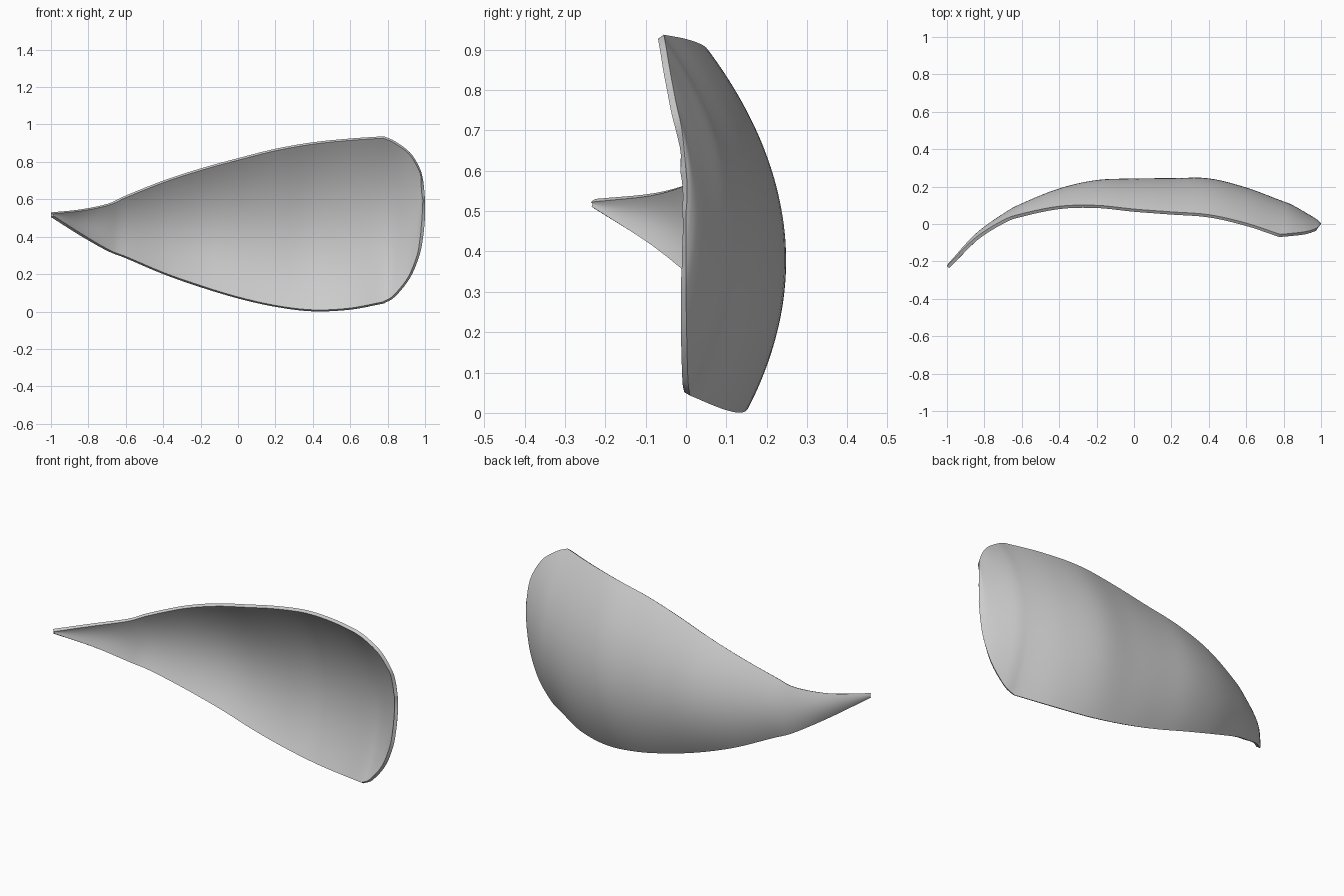
import bpy, bmesh, math
from mathutils import Vector

cube = bpy.data.objects.get("Cube")
if cube:
    bpy.data.objects.remove(cube, do_unlink=True)

THICKNESS = 0.018
ACROSS = 40      # divisions across the shell, from lower to upper edge
STEPS = 5        # divisions between neighbouring stations

# Stations: x, lower edge z, upper edge z, lower edge y, upper edge y, crest y
body_stations = [
    (-1, .505, .53, -.225, -.225, -.22),
    (-.85, .41, .545, -.075, -.075, -.055),
    (-.7, .325, .575, .035, .02, .055),
    (-.6, .285, .62, .08, .055, .11),
    (-.4, .2, .7, .14, .095, .19),
    (-.2, .13, .765, .165, .1, .235),
    (0, .07, .82, .165, .08, .243),
    (.2, .025, .87, .16, .065, .245),
    (.4, .001, .905, .14, .05, .244),
    (.6, .01, .925, .09, .005, .195),
    (.78, .043, .937, .01, -.055, .128),
]
end_stations = [
    body_stations[-1],
    (.84, .08, .91, .005, -.05, .105),
    (.92, .18, .85, .002, -.04, .06),
    (.97, .3, .77, 0, -.025, .03),
    (.99, .4, .7, 0, -.01, .015),
    (1, .5, .6, 0, 0, .003),
]


def smooth_stations(points):
    """Pass a smooth curve through all station values."""
    pts = [Vector(p) for p in points]
    pts = [pts[0] * 2 - pts[1]] + pts + [pts[-1] * 2 - pts[-2]]
    out = []
    for a, b, c, d in zip(pts, pts[1:], pts[2:], pts[3:]):
        for k in range(STEPS):
            t = k / STEPS
            out.append((b * 2 + (c - a) * t
                        + (a * 2 - b * 5 + c * 4 - d) * t ** 2
                        + (b * 3 - a - c * 3 + d) * t ** 3) / 2)
    out.append(pts[-2])
    return out


def bowed_section(station):
    """Parabolic arc from the lower edge over the crest to the upper edge."""
    x, z_low, z_high, y_low, y_high, crest = station
    low = math.sqrt(max(crest - y_low, 1e-5))
    high = math.sqrt(max(crest - y_high, 1e-5))
    for j in range(ACROSS + 1):
        t = j / ACROSS
        rise = t * (low + high) - low
        yield Vector((x, crest - rise * rise, z_low + (z_high - z_low) * t))


# Curved outer surface
bm = bmesh.new()
stations = smooth_stations(body_stations) + smooth_stations(end_stations)[1:]
rows = [[bm.verts.new(co) for co in bowed_section(s)] for s in stations]
for r, s in zip(rows, rows[1:]):
    for j in range(ACROSS):
        bm.faces.new((r[j], r[j + 1], s[j + 1], s[j]))
mesh = bpy.data.meshes.new("curved_shell")
bm.to_mesh(mesh)
bm.free()
shell = bpy.data.objects.new("curved_shell", mesh)
bpy.context.collection.objects.link(shell)

# Plain grey material
grey = bpy.data.materials.new("plain_grey")
grey.use_nodes = True
colour = (0.6, 0.6, 0.6, 1)
grey.diffuse_color = colour
for node in grey.node_tree.nodes:
    if node.type == 'BSDF_PRINCIPLED':
        node.inputs["Base Color"].default_value = colour
mesh.materials.append(grey)

# Wall thickness towards the hollow side, with a crisp rim
solid = shell.modifiers.new("wall", 'SOLIDIFY')
solid.thickness = THICKNESS
solid.offset = -1
solid.use_even_offset = True
bpy.ops.object.select_all(action='DESELECT')
shell.select_set(True)
bpy.context.view_layer.objects.active = shell
bpy.ops.object.modifier_apply(modifier=solid.name)
bpy.ops.object.shade_smooth_by_angle(angle=math.radians(40))
